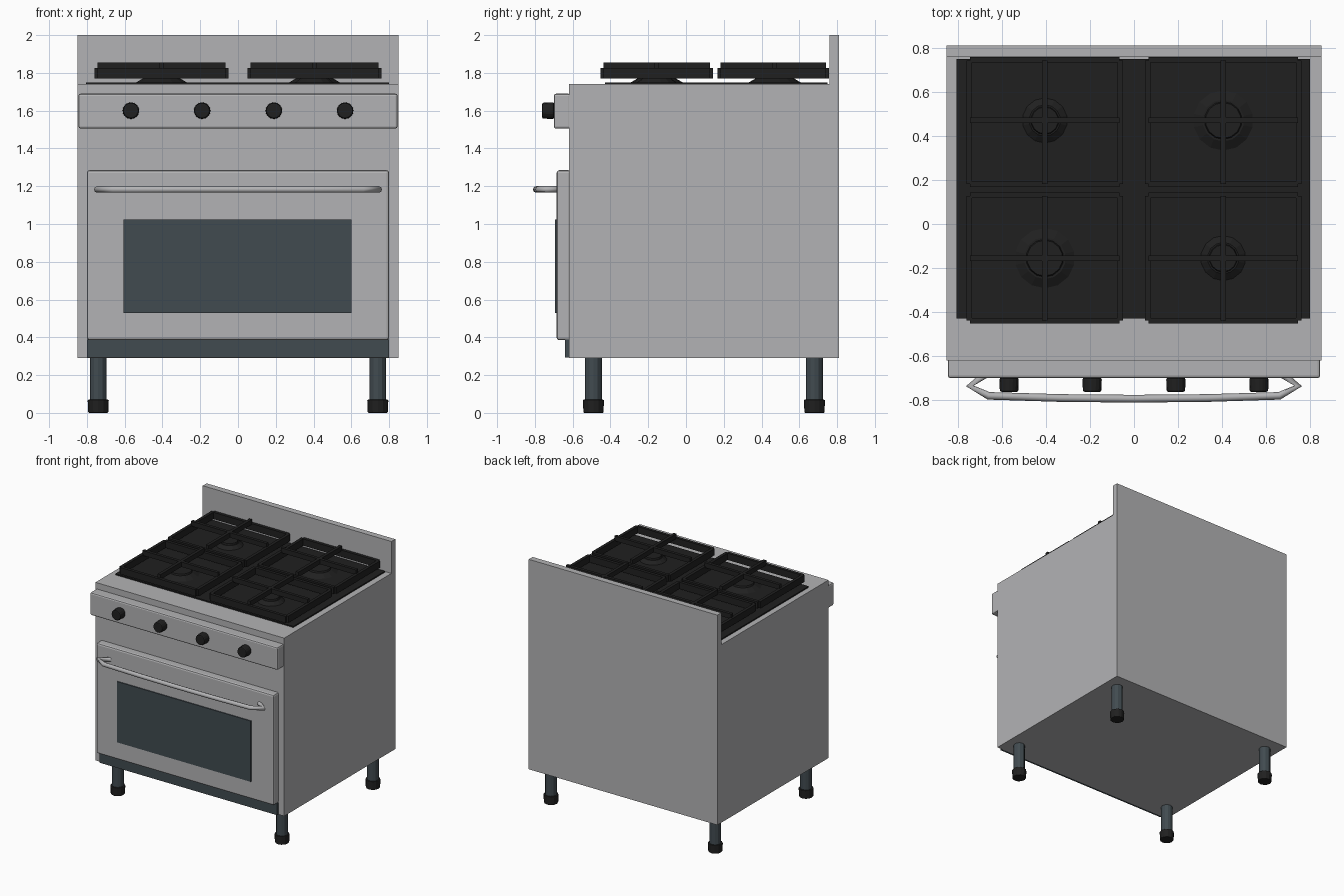
import bpy, math
from mathutils import Vector

if "Cube" in bpy.data.objects:
    bpy.data.objects.remove(bpy.data.objects["Cube"])


def material(name, rgb):
    m = bpy.data.materials.new(name)
    m.diffuse_color = (*rgb, 1)
    m.use_nodes = True
    m.node_tree.nodes["Principled BSDF"].inputs["Base Color"].default_value = m.diffuse_color
    return m


STEEL = material("steel_grey", (0.45, 0.45, 0.46))
BLACK = material("cast_black", (0.0145, 0.0145, 0.0145))
DARK = material("dark_slate", (0.053, 0.07, 0.08))


def finish(ob, name, mat, bevel=0.0, segments=2):
    ob.name = name
    ob.data.materials.clear()
    ob.data.materials.append(mat)
    if bevel:
        mod = ob.modifiers.new("bevel", 'BEVEL')
        mod.width, mod.segments, mod.limit_method = bevel, segments, 'ANGLE'
        mod.angle_limit = math.radians(40)
    return ob


def box(name, mat, lo, hi, bevel=0.0):
    """Box between two opposite corners."""
    lo, hi = Vector(lo), Vector(hi)
    bpy.ops.mesh.primitive_cube_add(size=1, location=(lo + hi) / 2)
    ob = bpy.context.object
    for v in ob.data.vertices:
        v.co = Vector(a * b for a, b in zip(v.co, hi - lo))
    return finish(ob, name, mat, bevel)


def cone(name, mat, base, r1, r2, height, sides=12, forward=False, bevel=0.0):
    """Cylinder or cone frustum rising from base, or pointing to the front."""
    axis = Vector((0, -1, 0)) if forward else Vector((0, 0, 1))
    bpy.ops.mesh.primitive_cone_add(
        vertices=sides, radius1=r1, radius2=r2, depth=height,
        location=Vector(base) + axis * height / 2,
        rotation=(math.pi / 2 if forward else 0, 0, 0))
    return finish(bpy.context.object, name, mat, bevel)


# Cabinet and backsplash
box("cabinet", STEEL, (-0.85, -0.62, 0.29), (0.85, 0.81, 1.74))
box("backsplash", STEEL, (-0.85, 0.76, 1.74), (0.85, 0.81, 2.0))

# Front: control panel, oven door, window and kick strip
box("control_panel", STEEL, (-0.845, -0.70, 1.505), (0.845, -0.61, 1.69), 0.012)
box("oven_door", STEEL, (-0.80, -0.685, 0.385), (0.80, -0.61, 1.285), 0.014)
box("oven_window", DARK, (-0.605, -0.693, 0.53), (0.60, -0.684, 1.025))
box("kick_strip", DARK, (-0.80, -0.64, 0.292), (0.80, -0.61, 0.388))

# Knobs
for x in (-0.567, -0.19, 0.19, 0.567):
    cone("knob", BLACK, (x, -0.698, 1.6), 0.044, 0.042, 0.064, 16, True, 0.008)

# Door handle: slightly bowed tube with ends folded back to the door
half = [(0.67, -0.68), (0.745, -0.735), (0.66, -0.780), (0.33, -0.790)]
path = [(-x, y) for x, y in half] + [(0, -0.793)] + half[::-1]
curve = bpy.data.curves.new("door_handle", 'CURVE')
curve.dimensions = '3D'
curve.bevel_depth = 0.0175
curve.bevel_resolution = 2
curve.use_fill_caps = True
spline = curve.splines.new('POLY')
spline.points.add(len(path) - 1)
for p, (x, y) in zip(spline.points, path):
    p.co = (x, y, 1.183, 1)
handle = bpy.data.objects.new("door_handle", curve)
bpy.context.collection.objects.link(handle)
finish(handle, "door_handle", STEEL)
bpy.ops.object.select_all(action='DESELECT')
handle.select_set(True)
bpy.context.view_layer.objects.active = handle
bpy.ops.object.convert(target='MESH')

# Legs with rubber feet
for x in (-0.74, 0.74):
    for y in (-0.49, 0.68):
        cone("leg", DARK, (x, y, 0.06), 0.044, 0.044, 0.235)
        cone("foot", BLACK, (x, y, 0), 0.053, 0.056, 0.07, bevel=0.005)

# Cooktop plate
box("cooktop_plate", BLACK, (-0.805, -0.43, 1.735), (0.80, 0.75, 1.75))

# Burners and grates, one set per quarter
W = 0.025   # bar width
for cx in (-0.405, 0.405):
    for y0, y1, by in ((-0.452, 0.142, -0.155), (0.167, 0.757, 0.47)):
        big = (cx < 0) == (by < 0)
        r = 0.14 if big else 0.105
        cone("burner_base", BLACK, (cx, by, 1.748), r, r * 0.68, 0.026, 14)
        cone("burner_cap", BLACK, (cx, by, 1.772), r * 0.62, r * 0.58, 0.014, 14)

        # Frame bars, stopping just short of each corner
        x0, x1 = cx - 0.355, cx + 0.355
        n = 0.015
        for x in (x0, x1 - W):
            box("grate_side_bar", BLACK, (x, y0 + n, 1.77), (x + W, y1 - n, 1.825))
        for y in (y0, y1 - W):
            box("grate_end_bar", BLACK, (x0 + n, y, 1.77), (x1 - n, y + W, 1.825))

        # Raised cross bars resting on the frame
        h = W / 2
        box("grate_cross_bar", BLACK, (x0 + n, by - h, 1.815), (x1 - n, by + h, 1.855))
        box("grate_cross_bar", BLACK, (cx - h, y0 + n, 1.815), (cx + h, y1 - n, 1.855))
